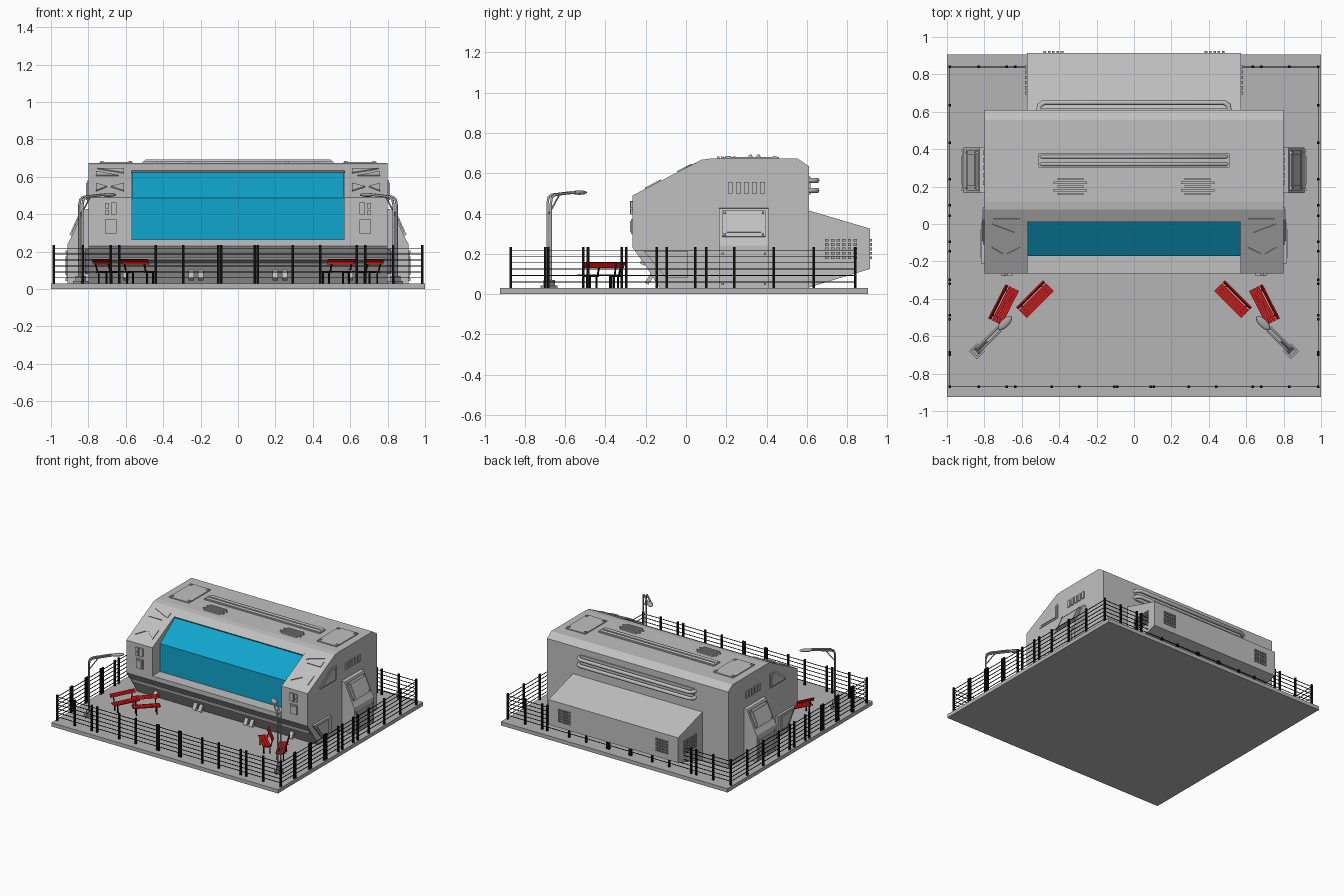
import bpy, bmesh, math
from mathutils import Matrix, Vector

def material(name, rgb):
    m = bpy.data.materials.new(name)
    m.diffuse_color = (*rgb, 1)
    return m

GREY = material("hull grey", (0.53, 0.53, 0.53))
FLOOR = material("platform grey", (0.46, 0.46, 0.46))
STEEL = material("steel grey", (0.38, 0.38, 0.38))
BLUE = material("glass blue", (0.005, 0.38, 0.62))
RED = material("bench red", (0.65, 0.006, 0.006))
BLACK = material("fence black", (0.005, 0.005, 0.005))

I4 = Matrix.Identity(4)
YZ = Matrix(((0, 0, 1, 0), (1, 0, 0, 0), (0, 1, 0, 0), (0, 0, 0, 1)))   # profile in y,z along x
XZ = Matrix(((1, 0, 0, 0), (0, 0, -1, 0), (0, 1, 0, 0), (0, 0, 0, 1)))  # profile in x,z along -y
T = Matrix.Translation
def R(deg, axis): return Matrix.Rotation(math.radians(deg), 4, axis)

def finish(name, me, mat, mirror):
    me.materials.clear()
    me.materials.append(mat)
    ob = bpy.data.objects.new(name, me)
    bpy.context.collection.objects.link(ob)
    if mirror:
        ob.modifiers.new("mirror", 'MIRROR')
    return ob

def from_bm(name, bm, mat, mirror):
    bmesh.ops.recalc_face_normals(bm, faces=bm.faces)
    me = bpy.data.meshes.new(name)
    bm.to_mesh(me)
    bm.free()
    return finish(name, me, mat, mirror)

def boxes(name, items, mat, mirror=False, M=I4):
    """Boxes given as (centre, size[, local rotation]) joined in one object."""
    bm = bmesh.new()
    for c, s, *r in items:
        bmesh.ops.create_cube(bm, size=1, matrix=M @ T(c) @ (r[0] if r else I4) @ Matrix.Diagonal((*s, 1)))
    return from_bm(name, bm, mat, mirror)

def prism(name, pts, a, b, M, mat, mirror=False):
    """Profile extruded from depth a to b along the local z of M."""
    bm = bmesh.new()
    lo = [bm.verts.new(M @ Vector((x, y, a))) for x, y in pts]
    hi = [bm.verts.new(M @ Vector((x, y, b))) for x, y in pts]
    bm.faces.new(lo)
    bm.faces.new(hi)
    for i in range(len(pts)):
        j = (i + 1) % len(pts)
        bm.faces.new((lo[i], lo[j], hi[j], hi[i]))
    return from_bm(name, bm, mat, mirror)

def tubes(name, paths, r, mat, mirror=False):
    cu = bpy.data.curves.new(name, 'CURVE')
    cu.dimensions, cu.bevel_depth, cu.bevel_resolution, cu.use_fill_caps = '3D', r, 1, True
    for p in paths:
        sp = cu.splines.new('POLY')
        sp.points.add(len(p) - 1)
        for q, co in zip(sp.points, p):
            q.co = (*co, 1)
    tmp = bpy.data.objects.new(name, cu)
    me = bpy.data.meshes.new_from_object(tmp)
    bpy.data.objects.remove(tmp)
    return finish(name, me, mat, mirror)

# platform
boxes("platform", [((0, -0.01, 0.015), (2, 1.83, 0.03))], FLOOR)

# main hull: full-profile ends, recessed middle behind the window
back = [(0.077, 0.667), (0.12, 0.673), (0.555, 0.673), (0.61, 0.635), (0.61, 0.03)]
low = [(-0.13, 0.03), (-0.2, 0.14), (-0.265, 0.23)]
prism("hull_end", low + [(-0.265, 0.49)] + back, 0.57, 0.8, YZ, GREY, True)
prism("hull_middle", low + [(-0.265, 0.265), (-0.165, 0.265), (-0.165, 0.485), (0.02, 0.62),
                            (0.01, 0.633)] + back, -0.57, 0.57, YZ, GREY)
# window glass, a folded plate
prism("window_glass", [(-0.165, 0.265), (-0.171, 0.265), (-0.171, 0.488), (0.015, 0.623), (0.02, 0.618), (-0.165, 0.484)],
      -0.568, 0.568, YZ, BLUE)
# lower front bumper strip and brackets
prism("front_bumper", [(-0.2, 0.14), (-0.225, 0.15), (-0.225, 0.165), (-0.215, 0.172)], -0.78, 0.78, YZ, GREY)
boxes("front_bracket", [((x, -0.175, 0.085), (0.03, 0.02, 0.08), R(-32, 'X')) for x in (0.2, 0.25, 0.6)], GREY, True)

# triangular ribs and plates on the sloped front corners
slope = T((0, -0.265, 0.49)) @ R(27.1, 'X')
for n, tri in enumerate([[(0.61, 0.28), (0.75, 0.33), (0.61, 0.33)], [(0.64, 0.25), (0.76, 0.25), (0.76, 0.3)],
                         [(0.61, 0.07), (0.68, 0.12), (0.61, 0.16)], [(0.76, 0.07), (0.70, 0.12), (0.76, 0.16)]]):
    prism(f"corner_plate_{n + 1}", tri, -0.005, 0.007, slope, GREY, True)
# square hatches on the front corners
boxes("front_hatch", [((0.68, -0.268, 0.335), (0.06, 0.012, 0.075)), ((0.68, -0.272, 0.335), (0.042, 0.014, 0.055)),
                      ((0.665, -0.27, 0.43), (0.03, 0.016, 0.065)), ((0.70, -0.268, 0.445), (0.022, 0.014, 0.03)),
                      ((0.70, -0.268, 0.408), (0.022, 0.014, 0.024))], GREY, True)

# side details: angled port, slot row, lower trapezoid panel
prism("side_port_frame", [(-0.11, 0.465), (-0.11, 0.485), (0.02, 0.58), (0.09, 0.58), (0.09, 0.465)], 0.79, 0.806, YZ, GREY, True)
prism("side_port_plate", [(-0.09, 0.475), (-0.09, 0.482), (0.025, 0.568), (0.078, 0.568), (0.078, 0.475)], 0.8, 0.812, YZ, GREY, True)
boxes("side_slots", [((0.8, 0.22 + 0.04 * i, 0.528), (0.016, 0.024, 0.055)) for i in range(5)], GREY, True)
prism("side_lower_panel", [(-0.21, 0.215), (0.007, 0.215), (0.007, 0.08), (-0.1, 0.08)], 0.79, 0.818, YZ, GREY, True)
prism("side_lower_inset", [(-0.18, 0.2), (-0.03, 0.2), (-0.03, 0.095), (-0.1, 0.095)], 0.81, 0.824, YZ, GREY, True)

# side entry pods with framed hatches and bolts
prism("side_pod", [(0.79, 0.43), (0.825, 0.425), (0.895, 0.27), (0.912, 0.24), (0.912, 0.03), (0.79, 0.03)],
      -0.41, -0.165, XZ, GREY, True)
podslope = T((0.86, 0.2875, 0.3475)) @ R(65.7, 'Y')
boxes("pod_upper_frame", [((0, 0, 0), (0.14, 0.215, 0.016)), ((0, 0, 0.006), (0.10, 0.17, 0.016))]
      + [((x, y, 0.01), (0.012, 0.012, 0.01)) for x in (-0.06, 0.06) for y in (-0.095, 0.095)], GREY, True, podslope)
boxes("pod_lower_hatch", [((0.912, 0.2875, 0.125), (0.012, 0.19, 0.14)), ((0.916, 0.2875, 0.125), (0.014, 0.15, 0.1))]
      + [((0.912, 0.2875 + y, z), (0.018, 0.012, 0.012)) for y in (-0.105, 0.105) for z in (0.05, 0.2)], GREY, True)

# roof: corner hatches, vents, rail
boxes("roof_hatch", [((0.652, 0.325, 0.674), (0.175, 0.275, 0.012))]
      + [((0.652 + x, 0.325 + y, 0.68), (0.018, 0.018, 0.01)) for x in (-0.075, 0.075) for y in (-0.115, 0.115)], GREY, True)
boxes("roof_vent", [((0.34, 0.16 + 0.02 * i, 0.676), (0.18 if i % 2 else 0.14, 0.012, 0.014)) for i in range(5)], GREY, True)
boxes("roof_rail_base", [((0, 0.34, 0.676), (1.02, 0.075, 0.012))], GREY)
tubes("roof_rail", [[(-0.5, y, 0.67), (-0.49, y, 0.685), (0.49, y, 0.685), (0.5, y, 0.67)] for y in (0.32, 0.36)], 0.01, GREY)

# back pipes above the annex
boxes("back_rail_base", [((0, 0.613, 0.54), (1.0, 0.012, 0.09))], GREY)
tubes("back_pipe", [[(-0.51, 0.6, z), (-0.505, 0.635, z), (-0.48, 0.65, z), (0.48, 0.65, z), (0.505, 0.635, z),
                     (0.51, 0.6, z)] for z in (0.515, 0.565)], 0.014, GREY)

# rear annex with stud vents
prism("rear_annex", [(0.6, 0.418), (0.915, 0.325), (0.915, 0.125), (0.6, 0.03)], -0.572, 0.572, YZ, GREY)
boxes("annex_side_vent", [((0.574, 0.70 + 0.028 * i, 0.18 + 0.022 * j), (0.016, 0.017, 0.013))
                          for i in range(6) for j in range(5)], STEEL, True)
boxes("annex_back_vent", [((0.385 + 0.023 * i, 0.917, 0.18 + 0.022 * j), (0.014, 0.016, 0.013))
                          for i in range(5) for j in range(5)], STEEL, True)

# fence posts and wires
side_y = [-0.7, -0.685, -0.51, -0.487, -0.32, -0.297, -0.145, -0.095, 0.045, 0.1, 0.24, 0.435, 0.635]
row_x = [0.09, 0.105, 0.292, 0.44, 0.635, 0.68, 0.83, 0.985]
P = (0.013, 0.013, 0.205)
boxes("side_fence_posts", [((0.985, y, 0.1325), P) for y in side_y], BLACK, True)
boxes("front_fence_posts", [((x, -0.87, 0.1325), P) for x in row_x], BLACK, True)
boxes("back_fence_posts", [((x, 0.84, 0.1325), P) for x in row_x], BLACK, True)
wires = [0.06, 0.092, 0.124, 0.156, 0.188, 0.218]
W = 0.004
boxes("side_fence_wires", [((0.985, -0.015, z), (W, 1.71, W)) for z in wires], BLACK, True)
boxes("row_fence_wires", [((0, y, z), (1.97, W, W)) for z in wires for y in (-0.87, 0.84)], BLACK)

# benches: seat slats, raised backrest and legs
for n, (x, y, ang) in enumerate([(-0.7, -0.43, 63), (-0.532, -0.4, 45)]):
    M = T((x, y, 0)) @ R(ang, 'Z')
    boxes(f"bench_seat_{n + 1}", [((0, -0.034 + 0.02 * i, 0.093), (0.205, 0.018, 0.007)) for i in range(3)], RED, True, M)
    boxes(f"bench_back_{n + 1}", [((0, 0.026 + 0.006 * i, 0.138 + 0.014 * i), (0.205, 0.007, 0.014), R(-20, 'X'))
                                  for i in range(2)], RED, True, M)
    boxes(f"bench_legs_{n + 1}", [i for s in (-0.075, 0.075) for i in (
        ((s, -0.034, 0.06), (0.007, 0.007, 0.06)), ((s, 0.012, 0.06), (0.007, 0.007, 0.06)),
        ((s, -0.005, 0.088), (0.007, 0.065, 0.006)), ((s, 0.027, 0.12), (0.007, 0.006, 0.07), R(-15, 'X')))],
        BLACK, True, M)

# street lamps: diamond foot, twin pole bending into an arm, oval head
L = T((-0.84, -0.68, 0)) @ R(45, 'Z')
boxes("lamp_foot", [((0, 0, 0.036), (0.06, 0.06, 0.012)), ((0, 0, 0.055), (0.036, 0.044, 0.03))], STEEL, True, L)
arm = [(0, 0.03), (0, 0.45), (0.008, 0.48), (0.03, 0.493), (0.17, 0.505)]
tubes("lamp_pole", [[L @ Vector((u, s, z)) for u, z in arm] for s in (-0.012, 0.012)], 0.0065, STEEL, True)
tubes("lamp_brace", [[L @ Vector(p) for p in ((0, 0, 0.4), (0.075, 0, 0.497))]], 0.004, STEEL, True)
bm = bmesh.new()
bmesh.ops.create_uvsphere(bm, u_segments=16, v_segments=8, radius=1,
                          matrix=L @ T((0.212, 0, 0.504)) @ Matrix.Diagonal((0.05, 0.022, 0.011, 1)))
for f in bm.faces:
    f.smooth = True
from_bm("lamp_head", bm, STEEL, True)
